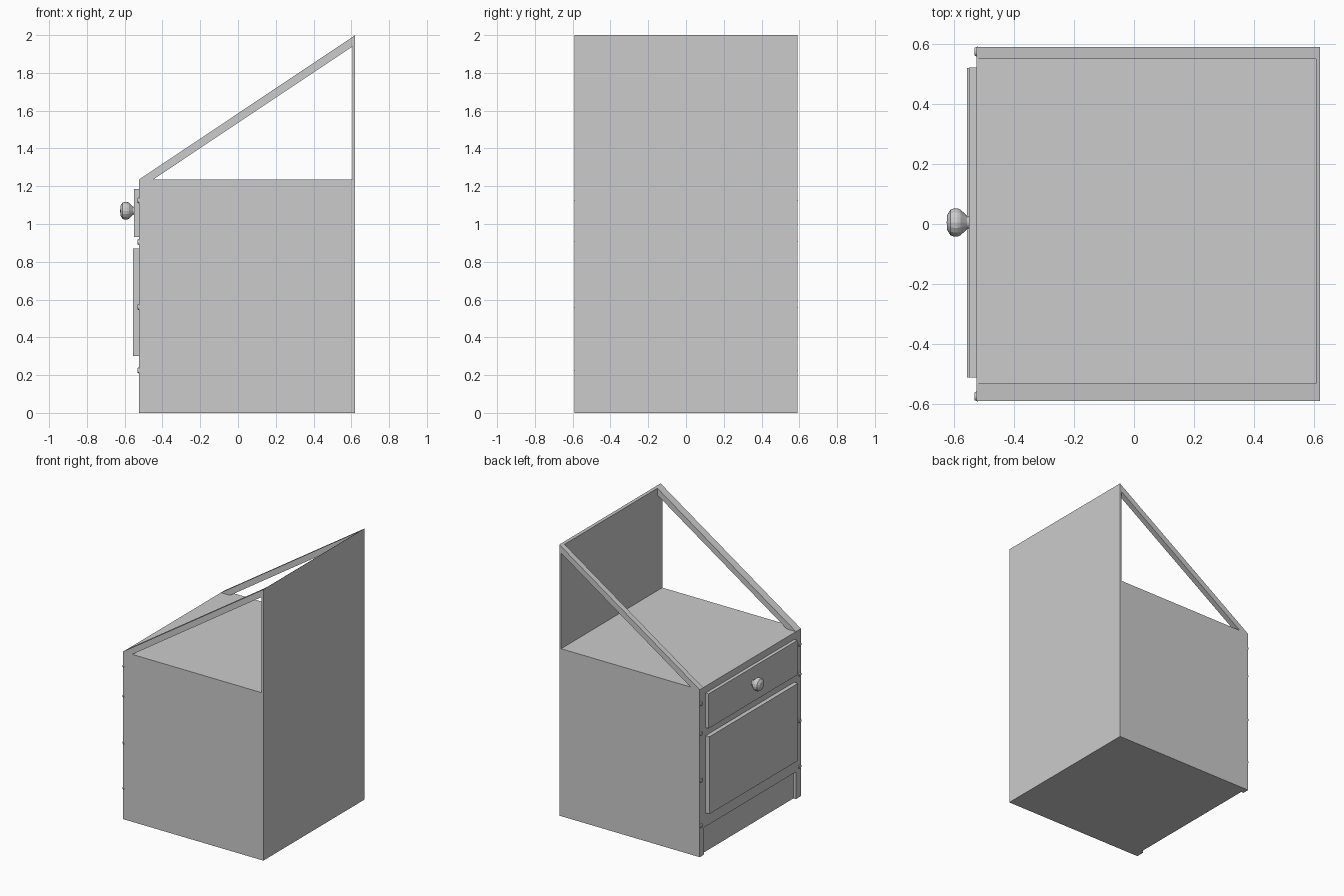
import bpy, bmesh, math
from mathutils import Matrix

cube = bpy.data.objects.get("Cube")
if cube:
    bpy.data.objects.remove(cube, do_unlink=True)

grey = bpy.data.materials.new("plain grey")
grey.use_nodes = True
grey.diffuse_color = (0.6, 0.6, 0.6, 1)
grey.node_tree.nodes["Principled BSDF"].inputs["Base Color"].default_value = (0.6, 0.6, 0.6, 1)


def finish(name, bm):
    bmesh.ops.recalc_face_normals(bm, faces=bm.faces)
    mesh = bpy.data.meshes.new(name)
    bm.to_mesh(mesh)
    bm.free()
    mesh.materials.append(grey)
    obj = bpy.data.objects.new(name, mesh)
    bpy.context.collection.objects.link(obj)
    return obj


def prism(name, profile, y0, y1):
    """Extrude a side profile of (x, z) points from y0 to y1."""
    bm = bmesh.new()
    face = bm.faces.new([bm.verts.new((x, y0, z)) for x, z in profile])
    ext = bmesh.ops.extrude_face_region(bm, geom=[face])
    verts = [v for v in ext["geom"] if isinstance(v, bmesh.types.BMVert)]
    bmesh.ops.translate(bm, verts=verts, vec=(0, y1 - y0, 0))
    return finish(name, bm)


def box(name, x0, x1, y0, y1, z0, z1):
    return prism(name, [(x0, z0), (x1, z0), (x1, z1), (x0, z1)], y0, y1)


FRONT, BACK, SIDE, TOP = -0.525, 0.62, 0.59, 1.235
PANEL = 0.606

# Cabinet with its tall back panel
body = prism("cabinet_body", [(FRONT, 0), (BACK, 0), (BACK, 2), (PANEL, 1.99),
                              (PANEL, TOP), (FRONT, TOP)], -SIDE, SIDE)

# Shallow toe recess between the two front feet
cutter = box("toe_recess_cutter", FRONT - 0.1, FRONT + 0.02, -0.53, 0.54, -0.1, 0.2)
cutter.hide_render = True
cutter.hide_set(True)
cut = body.modifiers.new("toe_recess", "BOOLEAN")
cut.object = cutter
cut.operation = "DIFFERENCE"
cut.solver = "EXACT"

# Sloping rails from the front corners to the top of the back panel
rail = [(FRONT, TOP), (-0.45, TOP), (PANEL, 1.94), (PANEL, 1.99)]
prism("left_rail", rail, 0.55, SIDE)
prism("right_rail", rail, -SIDE, -0.532)

# Drawer front and door
box("drawer_front", -0.55, FRONT, -0.512, 0.522, 0.93, 1.185)
box("door", -0.556, FRONT, -0.512, 0.52, 0.3, 0.87)

# Turned drawer knob
bm = bmesh.new()
outline = [(-0.548, 0.0), (-0.548, 0.02), (-0.556, 0.022), (-0.578, 0.043), (-0.588, 0.047),
           (-0.6, 0.047), (-0.611, 0.043), (-0.622, 0.026), (-0.624, 0.0)]
points = [bm.verts.new((x, 0.005 + r, 1.07)) for x, r in outline]
edges = [bm.edges.new(pair) for pair in zip(points, points[1:])]
bmesh.ops.spin(bm, geom=points + edges, cent=(0, 0.005, 1.07), axis=(1, 0, 0),
               angle=math.tau, steps=16)
bmesh.ops.remove_doubles(bm, verts=bm.verts, dist=0.0005)
finish("drawer_knob", bm)

# Screw heads down both front edges
for side, label in ((1, "left"), (-1, "right")):
    for i, z in enumerate((0.225, 0.56, 0.905, 1.125)):
        bm = bmesh.new()
        place = Matrix.Translation((FRONT, side * 0.574, z)) @ Matrix.Rotation(-math.pi / 2, 4, "Y")
        bmesh.ops.create_cone(bm, cap_ends=True, segments=12, radius1=0.018, radius2=0.013,
                              depth=0.012, matrix=place)
        finish(f"{label}_screw_{i + 1}", bm)
